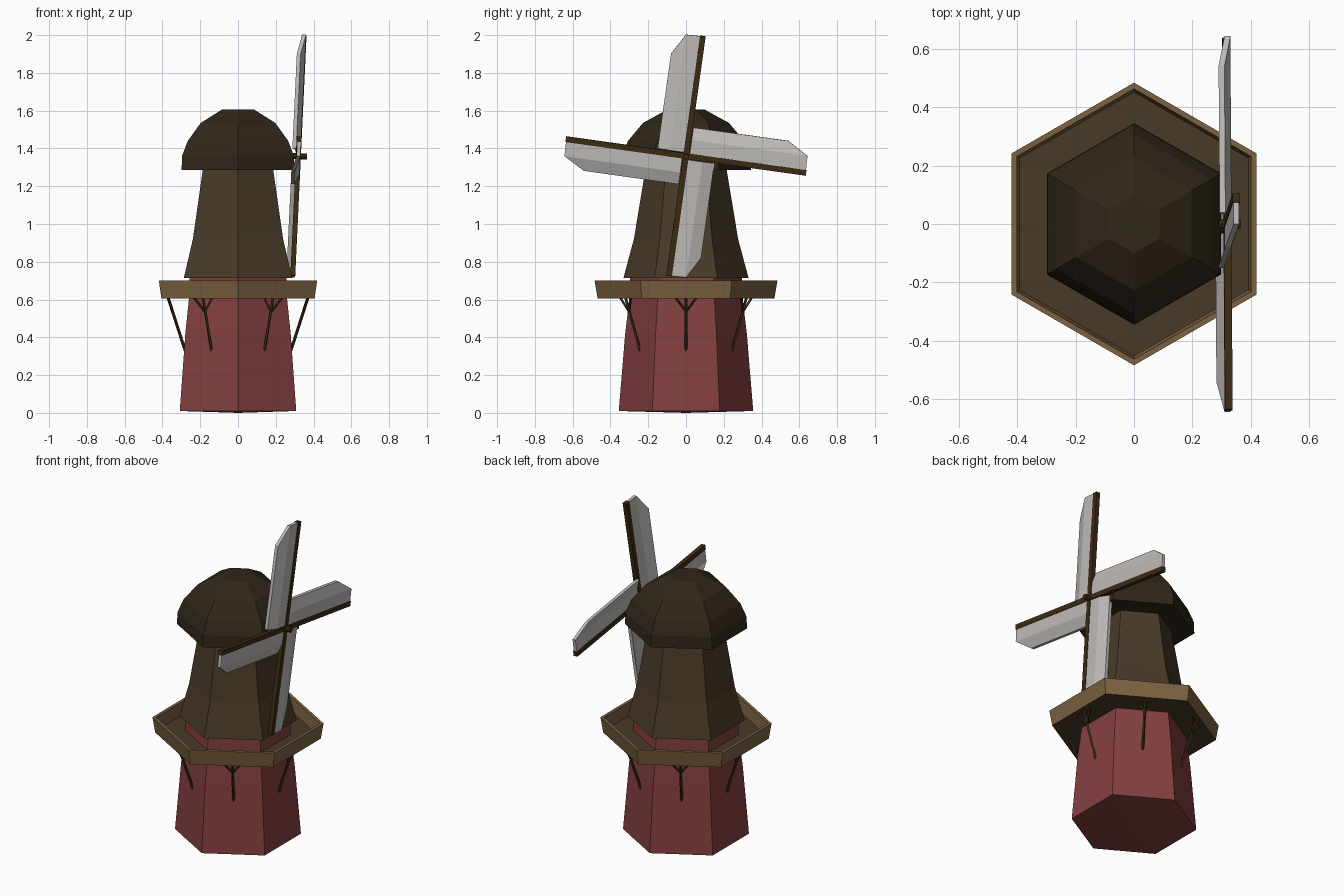
import bpy, bmesh, math
from mathutils import Vector, Matrix

if "Cube" in bpy.data.objects:
    bpy.data.objects.remove(bpy.data.objects["Cube"])


def material(name, rgb):
    m = bpy.data.materials.new(name)
    m.diffuse_color = (*rgb, 1)
    m.use_nodes = True
    m.node_tree.nodes["Principled BSDF"].inputs["Base Color"].default_value = m.diffuse_color
    return m


RED = material("red_paint", (0.23, 0.05, 0.05))
BROWN = material("brown_boards", (0.065, 0.042, 0.02))
DARK = material("dark_thatch", (0.03, 0.02, 0.01))
DECK = material("deck_wood", (0.2, 0.12, 0.052))
SPAR = material("spar_wood", (0.045, 0.024, 0.006))
CLOTH = material("sail_cloth", (0.52, 0.5, 0.48))


def finish(bm, name, *mats):
    bmesh.ops.remove_doubles(bm, verts=bm.verts, dist=1e-5)
    bmesh.ops.recalc_face_normals(bm, faces=bm.faces)
    me = bpy.data.meshes.new(name)
    bm.to_mesh(me)
    bm.free()
    for m in mats:
        me.materials.append(m)
    ob = bpy.data.objects.new(name, me)
    bpy.context.collection.objects.link(ob)
    return ob


def hex_lathe(name, profile, mats, closed=False, inner=()):
    """Six-sided revolve of (radius, z); segments listed in inner use the second material."""
    bm = bmesh.new()
    rings = []
    for r, z in profile:
        rings.append([bm.verts.new((r * math.cos(math.radians(30 + 60 * k)),
                                    r * math.sin(math.radians(30 + 60 * k)), z)) for k in range(6)])
    n = len(rings)
    for i in range(n if closed else n - 1):
        a, b = rings[i], rings[(i + 1) % n]
        for k in range(6):
            f = bm.faces.new((a[k], a[(k + 1) % 6], b[(k + 1) % 6], b[k]))
            f.material_index = 1 if i in inner else 0
    if not closed:
        bm.faces.new(rings[-1])
        if profile[0][0] > 0:
            bm.faces.new(rings[0])
    return finish(bm, name, *mats)


def add_rod(bm, a, b, radius, sides=4):
    a, b = Vector(a), Vector(b)
    d = b - a
    mat = Matrix.Translation((a + b) / 2) @ d.to_track_quat('Z', 'Y').to_matrix().to_4x4()
    bmesh.ops.create_cone(bm, cap_ends=True, segments=sides, radius1=radius, radius2=radius,
                          depth=d.length, matrix=mat)


# Tower, gallery and cap
hex_lathe("lower_tower", [(0, 0), (0.356, 0.01), (0.322, 0.42), (0.298, 0.62), (0.295, 0.73)], [RED])
hex_lathe("gallery_deck", [(0.27, 0.605), (0.468, 0.605), (0.484, 0.7), (0.463, 0.7),
                           (0.452, 0.625), (0.27, 0.625)],
          [DECK, BROWN], closed=True, inner=(0, 4, 5))
hex_lathe("upper_tower", [(0.331, 0.715), (0.276, 0.92), (0.213, 1.3)], [BROWN])
hex_lathe("cap", [(0.345, 1.285), (0.342, 1.36), (0.307, 1.44), (0.228, 1.535), (0.1, 1.605)], [DARK])

# Forked braces under the gallery, one per wall
for k in range(6):
    bm = bmesh.new()
    foot, fork = Vector((0.28, 0, 0.33)), Vector((0.348, 0, 0.535))
    add_rod(bm, foot, (0.37, 0, 0.61), 0.008)
    for s in (-1, 1):
        add_rod(bm, fork, (0.37, s * 0.055, 0.61), 0.007)
    bmesh.ops.rotate(bm, verts=bm.verts, matrix=Matrix.Rotation(math.radians(60 * k), 3, 'Z'))
    finish(bm, f"brace_{k + 1}", SPAR)

# Sail wheel: built facing +x around the origin, then leaned onto the cap
wheel = (Matrix.Translation((0.32, 0, 1.36)) @ Matrix.Rotation(math.radians(2.7), 4, 'Y'))
outline = [(0, 0.0), (0.09, 0.0), (0.154, -0.024)]   # offset from spar, set-back
ends = [0.64, 0.637, 0.525]
for k in range(4):
    turn = wheel @ Matrix.Rotation(math.radians(-8 + 90 * k), 4, 'X')
    bm = bmesh.new()
    bmesh.ops.create_cube(bm, size=1, matrix=turn @ Matrix.Translation((0, 0, 0.32))
                          @ Matrix.Diagonal((0.026, 0.03, 0.645, 1)))
    finish(bm, f"spar_{k + 1}", SPAR)

    bm = bmesh.new()
    strips = []
    for (v, w), u in zip(outline, ends):
        strips.append([bm.verts.new(turn @ Vector((w + t, -v, z)))
                       for t, z in ((-0.01, 0.018), (0.01, 0.018), (0.01, u), (-0.01, u))])
    for a, b in zip(strips, strips[1:]):
        for i in range(4):
            j = (i + 1) % 4
            bm.faces.new((a[i], a[j], b[j], b[i]))
    bm.faces.new(strips[0])
    bm.faces.new(strips[-1])
    finish(bm, f"sail_{k + 1}", CLOTH)

# Axle
bm = bmesh.new()
add_rod(bm, (0.2, 0, 1.365), (0.365, 0, 1.357), 0.016, 8)
finish(bm, "axle", SPAR)
